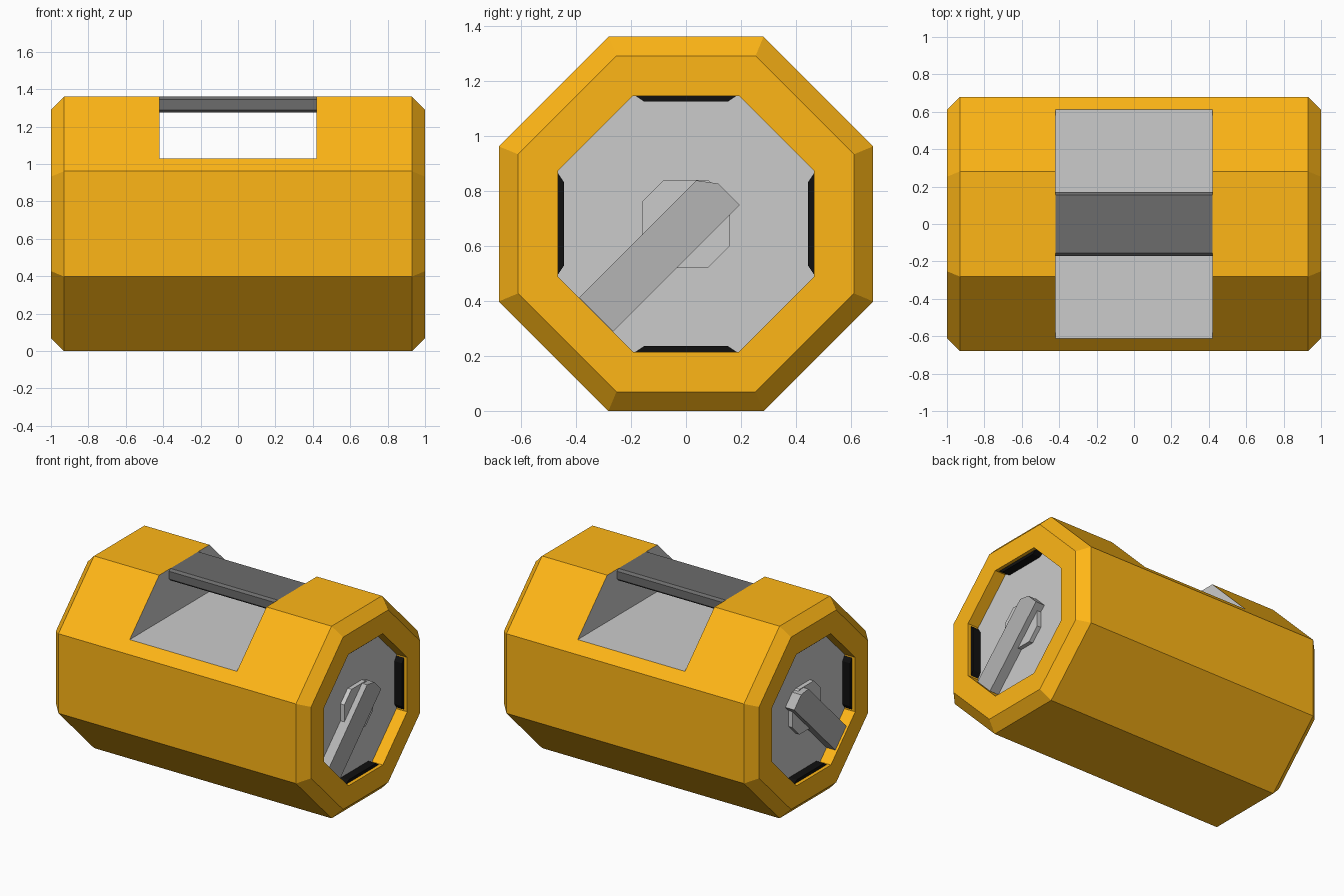
import bpy, bmesh, math

if "Cube" in bpy.data.objects:
    bpy.data.objects.remove(bpy.data.objects["Cube"])

CZ = 0.68  # height of the long axis


def material(name, rgb):
    m = bpy.data.materials.new(name)
    m.diffuse_color = (*rgb, 1)
    m.use_nodes = True
    m.node_tree.nodes["Principled BSDF"].inputs["Base Color"].default_value = m.diffuse_color
    return m


ORANGE = material("orange", (1.0, 0.47, 0.008))
PALE = material("pale_grey", (0.8, 0.8, 0.8))
MID = material("mid_grey", (0.46, 0.46, 0.46))
DARK = material("dark_grey", (0.15, 0.15, 0.15))
BLACK = material("black", (0.005, 0.005, 0.005))


def loft(name, rings, mats, cap_index=0):
    """Skin a list of (x, [(y, z), ...]) sections and cap both ends."""
    bm = bmesh.new()
    loops = [[bm.verts.new((x, y, z)) for y, z in pts] for x, pts in rings]
    n = len(loops[0])
    for a, b in zip(loops, loops[1:]):
        for i in range(n):
            j = (i + 1) % n
            bm.faces.new((a[i], a[j], b[j], b[i]))
    for cap in (loops[0], loops[-1]):
        bm.faces.new(cap).material_index = cap_index
    bmesh.ops.recalc_face_normals(bm, faces=bm.faces)
    me = bpy.data.meshes.new(name)
    bm.to_mesh(me)
    bm.free()
    for m in mats:
        me.materials.append(m)
    ob = bpy.data.objects.new(name, me)
    bpy.context.collection.objects.link(ob)
    return ob


def prism(name, pts, x0, x1, mat, mirror=False):
    ob = loft(name, [(x0, pts), (x1, pts)], [mat])
    if mirror:
        ob.modifiers.new("other_end", 'MIRROR')
    return ob


def octagon(r, flat=None):
    """Octagon with apothem r and half flat width, centred on the axis."""
    f = r * math.tan(math.pi / 8) if flat is None else flat
    q = [(r, -f), (r, f), (f, r), (-f, r), (-r, f), (-r, -f), (-f, -r), (f, -r)]
    return [(y, z + CZ) for y, z in q]


def turn(pts, angle):
    c, s = math.cos(angle), math.sin(angle)
    return [(u * c - v * s, u * s + v * c + CZ) for u, v in pts]


# Octagonal shell with chamfered rims and recessed grey end plates
half = [(0.93, 0.68), (1.0, 0.61), (1.0, 0.465), (0.915, 0.465)]
rings = [(-x, octagon(r)) for x, r in reversed(half)] + [(x, octagon(r)) for x, r in half]
body = loft("body", rings, [ORANGE, PALE], cap_index=1)

# Grip slot cut across the top, leaving grey walls and floor
box = [(-1, 1.03), (1, 1.03), (1, 2), (-1, 2)]
cutter = loft("slot_cutter", [(-0.42, box), (0.42, box)], [ORANGE, PALE])
for p in cutter.data.polygons:
    p.material_index = 1
cutter.hide_render = True
cutter.hide_set(True)
cut = body.modifiers.new("slot", 'BOOLEAN')
cut.operation = 'DIFFERENCE'
cut.solver = 'EXACT'
cut.object = cutter

# Carry handle bridging the slot
grip = [(-0.155, 1.36), (0.155, 1.36), (0.17, 1.345), (0.17, 1.29),
        (0.155, 1.275), (-0.155, 1.275), (-0.17, 1.29), (-0.17, 1.345)]
prism("handle", grip, -0.42, 0.42, DARK)

# Hub and diagonal latch arm on each end
prism("end_hub", octagon(0.16, 0.08), 0.91, 0.945, PALE, True)
arm = [(-0.463, -0.09), (0.187, -0.09), (0.187, 0.02), (0.138, 0.085), (-0.463, 0.085)]
prism("latch_arm", turn(arm, math.pi / 4), 0.91, 0.985, MID, True)

# Black pads on four walls of each recess
pad = [(0.466, -0.185), (0.466, 0.185), (0.444, 0.152), (0.444, -0.152)]
for i, side in enumerate(("back", "top", "front", "bottom")):
    prism("recess_pad_" + side, turn(pad, i * math.pi / 2), 0.912, 0.975, BLACK, True)
